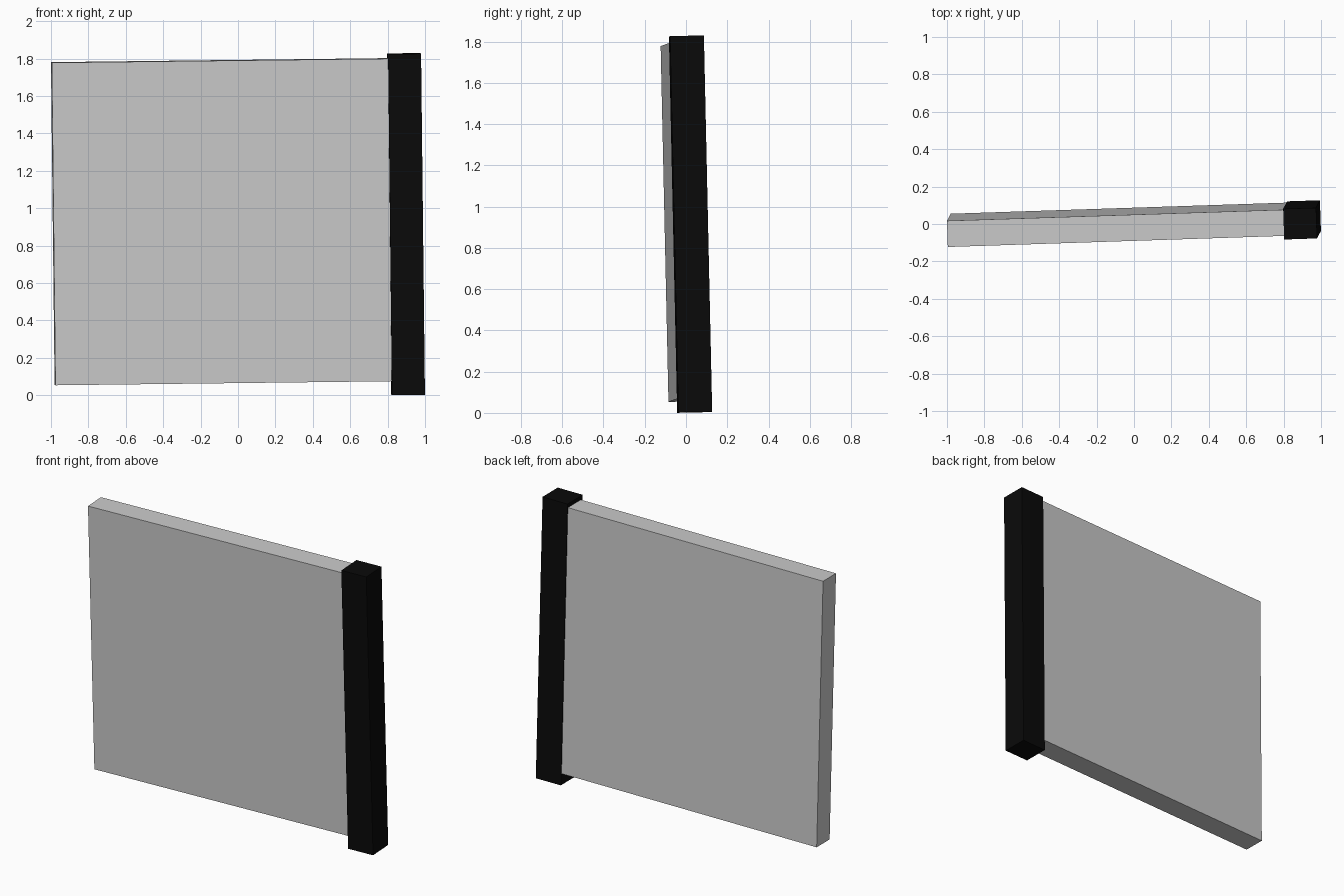
import bpy
from mathutils import Matrix, Vector

if "Cube" in bpy.data.objects:
    bpy.data.objects.remove(bpy.data.objects["Cube"])

# Shared slightly tilted frame of the whole model
ax = Vector((1, 0.033, 0.012)).normalized()
az = Vector((-0.0115, -0.022, 1))
az = (az - ax * az.dot(ax)).normalized()
ay = az.cross(ax)
tilt = Matrix((ax, ay, az)).transposed()


def box(name, centre, size):
    bpy.ops.mesh.primitive_cube_add(size=1)
    ob = bpy.context.object
    ob.name = name
    ob.data.transform(tilt.to_4x4() @ Matrix.Diagonal((*size, 1)))
    ob.location = centre
    return ob


# Black upright post
post = box("post", Vector((0.8985, 0.022, 0.915)), (0.176, 0.164, 1.824))
black = bpy.data.materials.new("black")
black.diffuse_color = (0.003, 0.003, 0.003, 1)
black.use_nodes = True
black.node_tree.nodes["Principled BSDF"].inputs["Base Color"].default_value = black.diffuse_color
post.data.materials.append(black)

# Grey panel, running from its free end into the middle of the post
length = 1.885
free_end = Vector((-0.988, -0.034, 0.917))
box("panel", free_end + ax * length / 2, (length, 0.14, 1.725))
